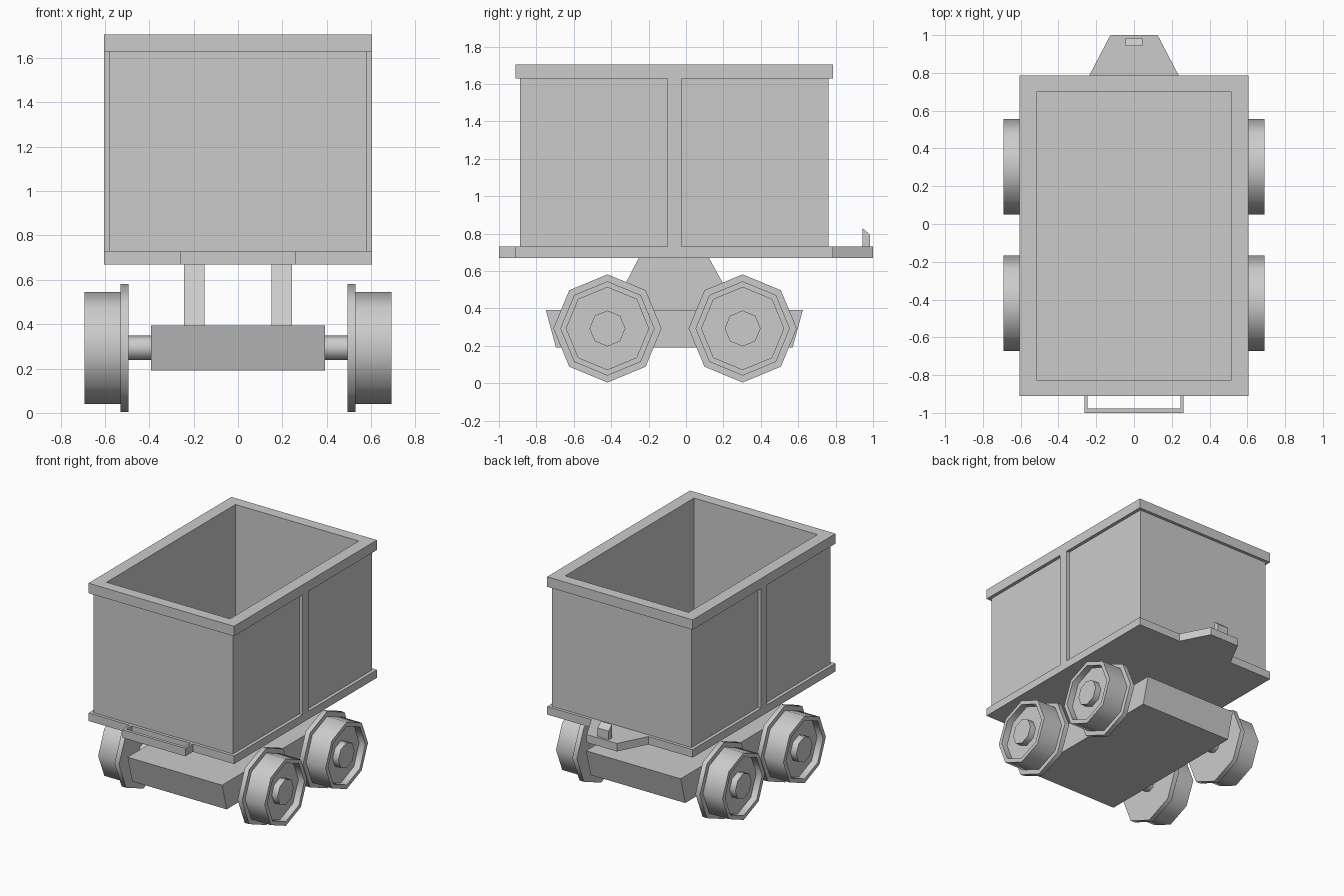
import bpy, bmesh, math
from mathutils import Vector

if "Cube" in bpy.data.objects:
    bpy.data.objects.remove(bpy.data.objects["Cube"])


def finish(name, bm):
    bmesh.ops.recalc_face_normals(bm, faces=bm.faces)
    me = bpy.data.meshes.new(name)
    bm.to_mesh(me)
    bm.free()
    ob = bpy.data.objects.new(name, me)
    bpy.context.collection.objects.link(ob)
    return ob


def loft(name, rings):
    """Skin a list of closed point rings and cap both ends."""
    bm = bmesh.new()
    loops = [[bm.verts.new(p) for p in ring] for ring in rings]
    n = len(loops[0])
    for a, b in zip(loops, loops[1:]):
        for i in range(n):
            j = (i + 1) % n
            bm.faces.new((a[i], a[j], b[j], b[i]))
    bm.faces.new(loops[0])
    bm.faces.new(loops[-1])
    return finish(name, bm)


def prism_x(name, profile, x0, x1):
    return loft(name, [[(x, y, z) for y, z in profile] for x in (x0, x1)])


def prism_z(name, profile, z0, z1):
    return loft(name, [[(x, y, z) for x, y in profile] for z in (z0, z1)])


def rect(hx, hy, z, cy=-0.063):
    return [(sx * hx, cy + sy * hy, z) for sx, sy in ((-1, -1), (1, -1), (1, 1), (-1, 1))]


def octagon(x, r, cy, cz=0.293):
    return [(x, cy + r * math.sin(i * math.pi / 4), cz + r * math.cos(i * math.pi / 4))
            for i in range(8)]


# Tub: floor plate, walls, top rim and hollow interior in one skin
loft("tub", [rect(*r) for r in (
    (0.605, 0.848, 0.67), (0.605, 0.848, 0.73), (0.58, 0.825, 0.73), (0.58, 0.825, 1.63),
    (0.605, 0.848, 1.63), (0.605, 0.848, 1.705), (0.513, 0.765, 1.705), (0.513, 0.765, 0.73))])

# Chassis block with sloping ends
prism_x("chassis", [(-0.75, 0.393), (0.625, 0.393), (0.57, 0.19), (-0.695, 0.19)], -0.393, 0.393)

# Front pull handle, an open U
prism_z("front_handle", [(-0.262, -0.90), (-0.262, -1.0), (0.262, -1.0), (0.262, -0.90),
                         (0.245, -0.90), (0.245, -0.977), (-0.245, -0.977), (-0.245, -0.90)],
        0.67, 0.73)

# Rear hitch plate and its hook
prism_z("rear_hitch", [(-0.24, 0.78), (0.24, 0.78), (0.125, 1.0), (-0.125, 1.0)], 0.67, 0.73)
prism_x("hitch_hook", [(0.943, 0.72), (0.983, 0.72), (0.983, 0.795), (0.943, 0.83)], -0.046, 0.046)

for side, s in (("left", -1), ("right", 1)):
    # Side rib and tapered support
    prism_x("rib_" + side, [(-0.10, 0.72), (-0.025, 0.72), (-0.025, 1.64), (-0.10, 1.64)],
            s * 0.57, s * 0.605)
    prism_x("support_" + side, [(-0.25, 0.675), (0.12, 0.675), (0.28, 0.385), (-0.40, 0.385)],
            s * 0.152, s * 0.243)
    for end, cy in (("front", -0.42), ("rear", 0.303)):
        # Flanged wheel with recessed face and hub
        wheel = loft(f"wheel_{end}_{side}", [octagon(s * x, r, cy) for x, r in (
            (0.493, 0.289), (0.53, 0.289), (0.53, 0.252), (0.692, 0.252), (0.692, 0.22),
            (0.642, 0.22), (0.642, 0.096), (0.69, 0.096))])
        # Axle stub
        axle = loft(f"axle_{end}_{side}", [octagon(s * x, 0.055, cy) for x in (0.38, 0.50)])
        for ob in (wheel, axle):
            bpy.ops.object.select_all(action='DESELECT')
            ob.select_set(True)
            bpy.context.view_layer.objects.active = ob
            bpy.ops.object.shade_smooth_by_angle(angle=math.radians(50))
